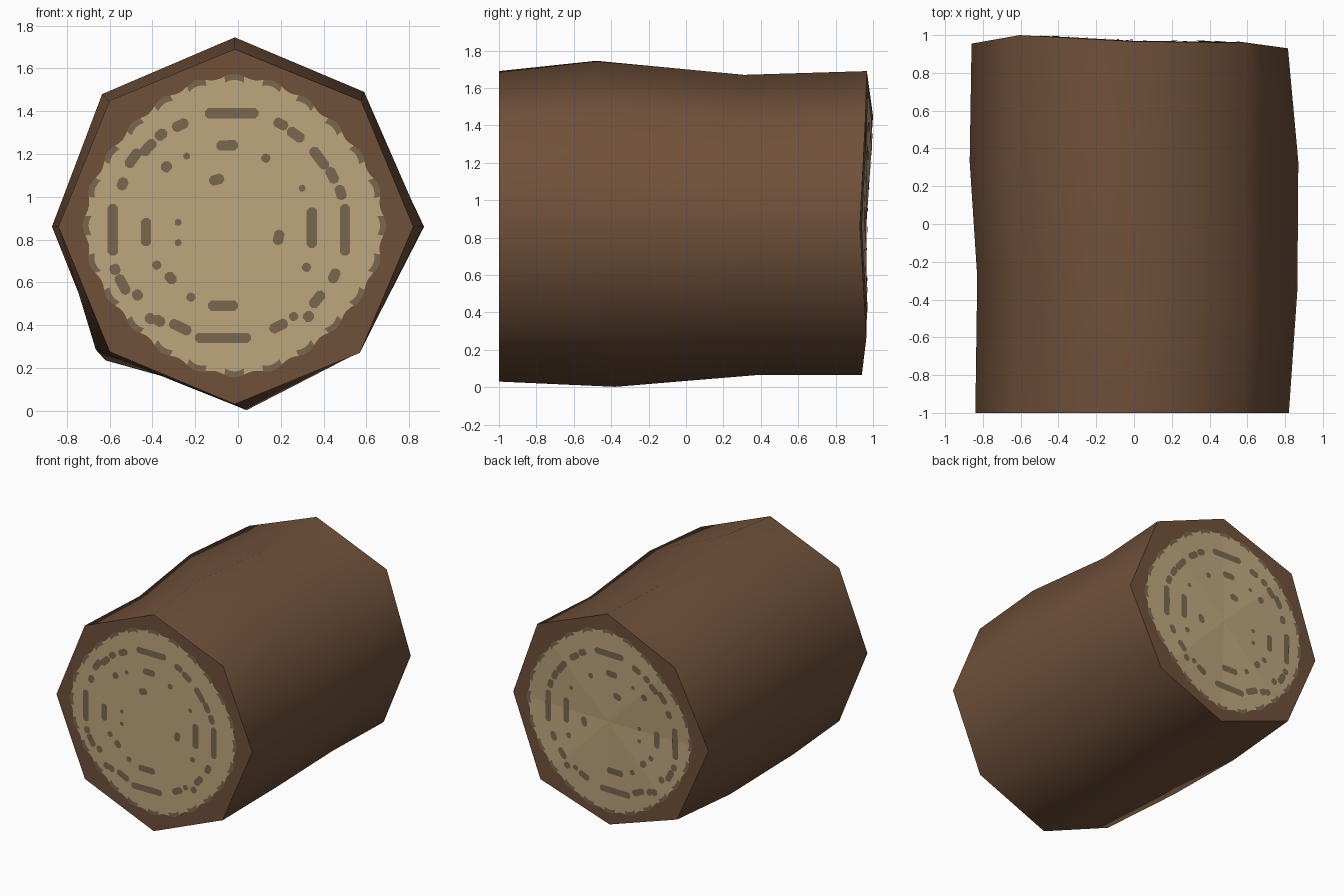
import bpy, bmesh, math
from mathutils import Vector

if "Cube" in bpy.data.objects:
    bpy.data.objects.remove(bpy.data.objects["Cube"])


def material(name, rgb):
    m = bpy.data.materials.new(name)
    m.diffuse_color = (*rgb, 1)
    m.use_nodes = True
    m.node_tree.nodes["Principled BSDF"].inputs["Base Color"].default_value = m.diffuse_color
    return m


BARK = material("bark brown", (0.162, 0.082, 0.042))
WOOD = material("pale wood", (0.51, 0.38, 0.205))
GRAIN = material("dark grain", (0.19, 0.135, 0.08))


def make_object(name, bm, mats):
    mesh = bpy.data.meshes.new(name)
    bm.to_mesh(mesh)
    bm.free()
    for m in mats:
        mesh.materials.append(m)
    ob = bpy.data.objects.new(name, mesh)
    bpy.context.collection.objects.link(ob)
    return ob


# Four uneven octagon sections, each starting at +x and turning towards +z
RINGS = [
    [(.82, -1, .86), (.575, -1, 1.45), (-.015, -1, 1.69), (-.6, -1, 1.45),
     (-.84, -1, .86), (-.6, -1, .275), (-.015, -1, .03), (.57, -1, .27)],
    [(.865, -.35, .86), (.59, -.4, 1.49), (-.015, -.48, 1.745), (-.59, -.35, 1.43),
     (-.83, -.28, .86), (-.665, -.35, .285), (.04, -.38, .002), (.57, -.35, .275)],
    [(.87, .33, .86), (.57, .35, 1.43), (-.015, .31, 1.67), (-.635, .33, 1.48),
     (-.87, .33, .86), (-.62, .35, .235), (0, .38, .065), (.56, .35, .285)],
    [(.815, .93, .86), (.59, .96, 1.45), (-.01, .967, 1.69), (-.605, 1.0, 1.45),
     (-.86, .955, .86), (-.6, .965, .27), (-.01, .94, .065), (.56, .965, .27)],
]


def centre(ring):
    return sum((Vector(p) for p in ring), Vector()) / 8


# Bark trunk with fan-shaped end caps
bm = bmesh.new()
loops = [[bm.verts.new(p) for p in ring] for ring in RINGS]
for a, b in zip(loops, loops[1:]):
    for i in range(8):
        j = (i + 1) % 8
        bm.faces.new((a[i], a[j], b[j], b[i]))
for k in (0, 3):
    c = bm.verts.new(centre(RINGS[k]))
    for i in range(8):
        bm.faces.new((loops[k][i], loops[k][(i + 1) % 8], c))
bmesh.ops.recalc_face_normals(bm, faces=bm.faces)
log = make_object("log_bark", bm, [BARK])
bpy.context.view_layer.objects.active = log
log.select_set(True)
bpy.ops.object.shade_smooth_by_angle(angle=math.radians(60))
log.select_set(False)


def drape(x, z, ring, lift):
    """Point on the fan cap of a ring, lifted outwards."""
    c = centre(ring)
    for i in range(8):
        p, q = Vector(ring[i]) - c, Vector(ring[(i + 1) % 8]) - c
        det = p.x * q.z - p.z * q.x
        s = ((x - c.x) * q.z - (z - c.z) * q.x) / det
        t = (p.x * (z - c.z) - p.z * (x - c.x)) / det
        if s >= -1e-6 and t >= -1e-6:
            return Vector((x, c.y + s * p.y + t * q.y + lift, z))
    return Vector((x, c.y + lift, z))


# Growth ring dashes: x, z, length (laid along the ring)
OUTER = [(-.03, 1.39, .25), (-.27, 1.335, .08), (-.36, 1.29, .06), (-.42, 1.23, .09),
         (-.49, 1.18, .1), (-.54, 1.06, .06), (-.585, .845, .24), (-.575, .66, .05),
         (-.54, .59, .1), (-.47, .54, .05), (-.41, .43, .05), (-.37, .42, .06),
         (-.27, .39, .11), (-.07, .34, .26), (.19, .395, .09), (.26, .44, .04),
         (.33, .44, .05), (.37, .52, .09), (.45, .63, .07), (.5, .845, .24),
         (.48, 1.02, .07), (.44, 1.1, .08), (.38, 1.18, .12), (.27, 1.29, .09),
         (.2, 1.34, .07)]
INNER = [(-.05, 1.24, .1), (.13, 1.18, .04), (-.24, 1.19, .03), (-.335, 1.14, .05),
         (-.1, 1.08, .07), (-.43, .835, .13), (-.28, .785, .03), (-.28, .88, .03),
         (-.38, .68, .04), (-.315, .62, .06), (-.22, .53, .04), (-.07, .49, .14),
         (.19, .81, .07), (.345, .855, .19), (.32, .67, .04), (.3, 1.04, .03)]


def build_end(name, ring, side):
    c = Vector((-.017, 0, .865))
    # Wood disc with a scalloped edge and dark patches on its rim
    bm = bmesh.new()
    n = 192
    radii = []
    for i in range(n):
        a = math.tau * i / n
        radii.append(.683 + .016 * math.cos(4 * a) + .011 * math.cos(24 * a))
    rows = []
    for inset in (.0, .028, .35):
        rows.append([bm.verts.new(drape(c.x + (r - inset) * math.cos(math.tau * i / n),
                                        c.z + (r - inset) * math.sin(math.tau * i / n),
                                        ring, side * .004)) for i, r in enumerate(radii)])
    mid = bm.verts.new(drape(c.x, c.z, ring, side * .004))
    for i in range(n):
        j = (i + 1) % n
        dark = math.cos(24 * math.tau * (i + .5) / n) > -.1
        bm.faces.new((rows[0][i], rows[0][j], rows[1][j], rows[1][i])).material_index = int(dark)
        bm.faces.new((rows[1][i], rows[1][j], rows[2][j], rows[2][i]))
        bm.faces.new((rows[2][i], rows[2][j], mid))
    # Face outwards
    for f in bm.faces:
        f.normal_update()
        if f.normal.y * side < 0:
            f.normal_flip()
    make_object(name + "_wood", bm, [WOOD, GRAIN])

    # Grain dashes as thin round-cornered plates
    bm = bmesh.new()
    for x, z, length in OUTER + INNER:
        ang = math.atan2(z - .86, x + .04)
        if length > .12:                      # long dashes lie square to the axes
            ang = round(ang / (math.pi / 2)) * math.pi / 2
        t = Vector((-math.sin(ang), math.cos(ang)))
        u = Vector((math.cos(ang), math.sin(ang)))
        h, w = length / 2, min(.024, length * .5)
        e = min(.014, h * .5)
        outline = [(h, w - e), (h - e, w), (e - h, w), (-h, w - e),
                   (-h, e - w), (e - h, -w), (h - e, -w), (h, e - w)]
        vs = []
        for p, q in outline:
            d = t * p + u * q
            vs.append(bm.verts.new(drape(x + d.x, z + d.y, ring, side * .008)))
        f = bm.faces.new(vs)
        f.normal_update()
        if f.normal.y * side < 0:
            f.normal_flip()
    make_object(name + "_grain", bm, [GRAIN])


build_end("front_end", RINGS[0], -1)
build_end("back_end", RINGS[3], 1)
